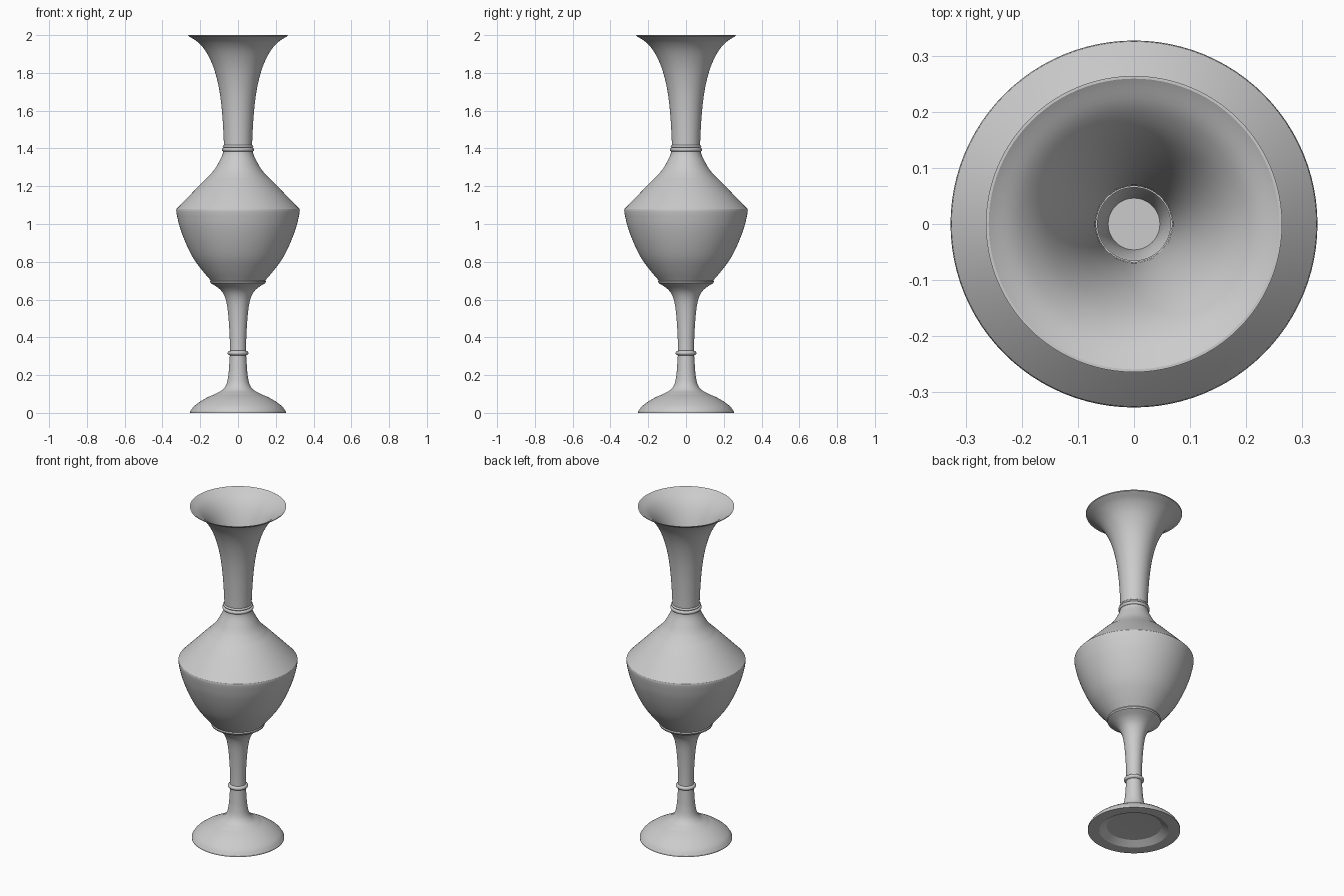
import bpy, bmesh, math
from mathutils import Vector

if "Cube" in bpy.data.objects:
    bpy.data.objects.remove(bpy.data.objects["Cube"])

SEG = 96
mat = bpy.data.materials.new("plain_grey")
mat.diffuse_color = (0.6, 0.6, 0.6, 1)
mat.use_nodes = True
mat.node_tree.nodes["Principled BSDF"].inputs["Base Color"].default_value = mat.diffuse_color


def smooth(pts, n=5):
    """Catmull-Rom curve through (radius, height) points."""
    p = [Vector(q) for q in pts]
    p = [2 * p[0] - p[1]] + p + [2 * p[-1] - p[-2]]
    out = []
    for i in range(1, len(p) - 2):
        a, b, c, d = p[i - 1:i + 3]
        for k in range(n):
            t = k / n
            out.append(0.5 * (2 * b + (c - a) * t + (2 * a - 5 * b + 4 * c - d) * t * t
                              + (3 * b - a - 3 * c + d) * t ** 3))
    return out + [p[-2]]


def lathe(name, curves):
    """Revolve joined curves round z; profile runs bottom to top on the outside."""
    prof = []
    for c in curves:
        for q in c:
            q = Vector(q)
            if not prof or (q - prof[-1]).length > 1e-5:
                prof.append(q)
    bm = bmesh.new()
    rings = []
    for r, z in prof:
        if r < 1e-4:
            rings.append([bm.verts.new((0, 0, z))] * SEG)
        else:
            rings.append([bm.verts.new((r * math.cos(2 * math.pi * i / SEG),
                                        r * math.sin(2 * math.pi * i / SEG), z)) for i in range(SEG)])
    for a, b in zip(rings, rings[1:]):
        for i in range(SEG):
            j = (i + 1) % SEG
            bm.faces.new(list(dict.fromkeys((a[i], a[j], b[j], b[i]))))
    me = bpy.data.meshes.new(name)
    bm.to_mesh(me)
    bm.free()
    me.materials.append(mat)
    ob = bpy.data.objects.new(name, me)
    bpy.context.collection.objects.link(ob)
    bpy.ops.object.select_all(action='DESELECT')
    ob.select_set(True)
    bpy.context.view_layer.objects.active = ob
    bpy.ops.object.shade_smooth_by_angle(angle=math.radians(20))
    return ob


def bead(name, z, r, h, depth):
    """Rounded collar ring."""
    arc = [(r - depth + depth * math.cos(t), z + h * math.sin(t))
           for t in [-math.pi / 2 + math.pi * k / 10 for k in range(11)]]
    lathe(name, [[(r - depth - 0.008, z - h)], arc, [(r - depth - 0.008, z + h)]])


# Foot with shallow hollow underside
lathe("foot", [
    [(0, 0.03), (0.15, 0.025), (0.19, 0), (0.253, 0), (0.253, 0.008)],
    smooth([(0.253, 0.008), (0.235, 0.033), (0.20, 0.06), (0.16, 0.083), (0.125, 0.098)]),
    [(0.118, 0.102)]])

# Stem flaring at both ends
lathe("stem", [
    smooth([(0.118, 0.102), (0.085, 0.12), (0.062, 0.15), (0.051, 0.2), (0.046, 0.26), (0.043, 0.32),
            (0.044, 0.4), (0.05, 0.5), (0.06, 0.58), (0.077, 0.63), (0.105, 0.662), (0.145, 0.687)])])
bead("stem_ring", 0.317, 0.055, 0.012, 0.012)

# Bowl and shoulder
lathe("body", [
    [(0.145, 0.687), (0.148, 0.695), (0.145, 0.702)],
    smooth([(0.145, 0.702), (0.19, 0.755), (0.237, 0.82), (0.277, 0.9), (0.307, 0.98), (0.322, 1.04), (0.327, 1.07)]),
    [(0.325, 1.08), (0.172, 1.238), (0.165, 1.243)],
    smooth([(0.165, 1.243), (0.127, 1.285), (0.10, 1.33), (0.083, 1.365), (0.077, 1.39)])])
bead("neck_ring_lower", 1.394, 0.086, 0.010, 0.010)
bead("neck_ring_upper", 1.411, 0.081, 0.007, 0.008)

# Trumpet neck, rim and inner wall down to a small floor
neck = [(0.074, 1.40), (0.078, 1.5), (0.087, 1.62), (0.103, 1.73), (0.13, 1.83),
        (0.168, 1.91), (0.212, 1.962), (0.262, 1.995)]
inner = [(0.256, 1.998), (0.205, 1.966), (0.16, 1.912), (0.122, 1.83), (0.095, 1.73),
         (0.079, 1.62), (0.071, 1.5), (0.067, 1.40)]
lathe("neck", [smooth(neck), [(0.264, 2.0), (0.259, 2.0)], smooth(inner),
               [(0.092, 1.33), (0.16, 1.24), (0.317, 1.075), (0.268, 0.9), (0.14, 0.71)],
               smooth([(0.14, 0.71), (0.098, 0.668), (0.07, 0.635), (0.053, 0.58), (0.046, 0.52)]),
               [(0, 0.52)]])
